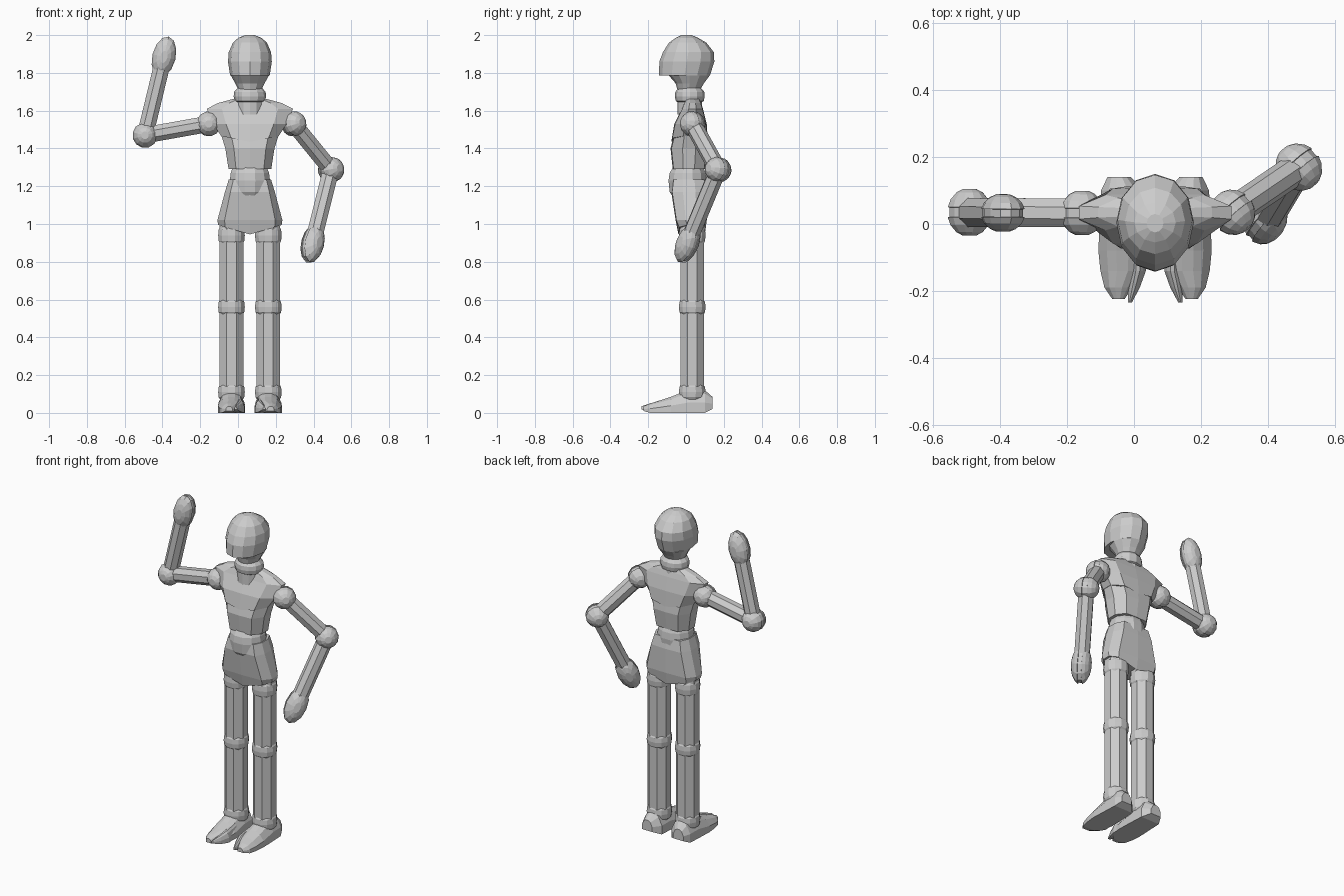
import bpy, bmesh
from math import sin, cos, pi
from mathutils import Vector

if "Cube" in bpy.data.objects:
    bpy.data.objects.remove(bpy.data.objects["Cube"])

CX, CY = 0.063, 0.033   # body axis


def loft(name, rings):
    """Skin a list of equal-length point rings and cap both ends."""
    bm = bmesh.new()
    vs = [[bm.verts.new(p) for p in r] for r in rings]
    n = len(vs[0])
    for a, b in zip(vs, vs[1:]):
        for i in range(n):
            j = (i + 1) % n
            bm.faces.new((a[i], a[j], b[j], b[i]))
    bm.faces.new(vs[0][::-1])
    bm.faces.new(vs[-1])
    bmesh.ops.recalc_face_normals(bm, faces=bm.faces)
    me = bpy.data.meshes.new(name)
    bm.to_mesh(me)
    bm.free()
    ob = bpy.data.objects.new(name, me)
    bpy.context.collection.objects.link(ob)
    return ob


def ring(c, u, v, n=8, off=0.5):
    """Polygon round c with half-axes u and v."""
    return [c + u * cos(2 * pi * (i + off) / n) + v * sin(2 * pi * (i + off) / n)
            for i in range(n)]


def box_ring(cx, z, hw, y0, y1, flat=0.65):
    """Flat-fronted ring at height z, with a slight centre ridge."""
    m, h = (y0 + y1) / 2, (y1 - y0) / 2
    pts = [(1, -.35), (1, .35), (flat, .95), (0, 1), (-flat, .95),
           (-1, .35), (-1, -.35), (-flat, -.95), (0, -1), (flat, -.95)]
    return [Vector((cx + hw * x, m + h * y, z)) for x, y in pts]


def tube(name, a, b, r):
    d = (b - a).normalized()
    u = d.cross(Vector((0, 1, 0)) if abs(d.y) < .9 else Vector((1, 0, 0))).normalized()
    v = d.cross(u)
    r /= cos(pi / 8)
    return loft(name, [ring(a, u * r, v * r), ring(b, u * r, v * r)])


def ball(name, c, axis, along, r_axis, r_along, r_cross, groove=.93):
    """Two-shell ellipsoid with a recessed band across its axis."""
    w = axis.normalized()
    u = along.normalized()
    v = w.cross(u)
    prof = [(-1, .3), (-.85, .6), (-.55, .87), (-.22, 1), (-.2, groove),
            (.2, groove), (.22, 1), (.55, .87), (.85, .6), (1, .3)]
    return loft(name, [ring(c + w * t * r_axis, u * r_along * k, v * r_cross * k, 12, 0)
                       for t, k in prof])


# head: z, half width, front y, back y
head = [(1.71, .06, -.045, .075), (1.745, .078, -.055, .095), (1.785, .10, -.09, .125),
        (1.787, .105, -.143, .127), (1.86, .116, -.141, .15), (1.91, .112, -.122, .147),
        (1.96, .09, -.09, .108), (1.985, .062, -.055, .065), (2.0, .025, -.025, .03)]
loft("head", [ring(Vector((CX, (a + b) / 2, z)), Vector((w, 0, 0)),
                   Vector((0, (b - a) / 2, 0)), 12, 0) for z, w, a, b in head])

# neck
neck = [(1.58, .07), (1.645, .07), (1.65, .08), (1.675, .086), (1.7, .083), (1.725, .06)]
loft("neck", [ring(Vector((CX, .02, z)), Vector((w, 0, 0)), Vector((0, w * .92, 0)), 12, 0)
              for z, w in neck])

# torso, upper chest overlapping the ribs with a dipped hem
chest = [(1.45, .152, -.078, .116), (1.53, .195, -.062, .11),
         (1.61, .228, -.022, .09), (1.64, .17, -.01, .08), (1.663, .085, 0, .07)]
ob = loft("chest", [box_ring(CX, z, w, a, b) for z, w, a, b in chest])
for v in ob.data.vertices:
    if v.co.z < 1.46:
        v.co.z += .03 * abs(v.co.x - CX) / .15 - .015
ribs = [(1.29, .113, -.07, .10), (1.40, .13, -.082, .115), (1.48, .155, -.062, .105)]
loft("ribs", [box_ring(CX, z, w, a, b) for z, w, a, b in ribs])

# waist joint
waist = [(1.14, .09, -.07, .09), (1.17, .105, -.09, .107), (1.23, .11, -.096, .112),
         (1.27, .105, -.09, .107), (1.31, .09, -.065, .09)]
loft("waist", [ring(Vector((CX, (a + b) / 2, z)), Vector((w, 0, 0)),
                    Vector((0, (b - a) / 2, 0)), 12, .5) for z, w, a, b in waist])

# pelvis with pointed hem front and back
pelvis = [(.945, .168, -.04, .10), (1.02, .172, -.055, .11),
          (1.17, .132, -.078, .112), (1.235, .112, -.07, .1)]
ob = loft("pelvis", [box_ring(CX, z, w, a, b, .78) for z, w, a, b in pelvis])
for v in ob.data.vertices:
    if v.co.z < .95:
        v.co.z += .05 * abs(v.co.x - CX) / .17

# legs and feet, one per side
X, Y, Z = Vector((1, 0, 0)), Vector((0, 1, 0)), Vector((0, 0, 1))
foot = [(.14, .035, .02, .085, .01), (.10, .064, 0, .12, 0), (.02, .068, 0, .125, 0),
        (-.08, .072, 0, .085, 0), (-.14, .066, 0, .065, 0), (-.19, .042, 0, .05, .012),
        (-.225, .018, .01, .035, .012)]
toe = [(-.05, .02, 0, .08, -.045), (-.14, .024, 0, .066, -.046),
       (-.19, .018, .005, .05, -.034), (-.235, .006, .018, .035, -.022)]
for side, s in (("left", 1), ("right", -1)):
    lx = CX + s * .0975
    tube(side + "_leg", Vector((lx, CY, .1)), Vector((lx, CY, .99)), .063)
    for part, z, h in (("hip", .94, .05), ("knee", .56, .045), ("ankle", .11, .045)):
        loft(f"{side}_{part}", [ring(Vector((lx, CY, z + h * t)), X * .073 * k, Y * .073 * k, 12)
                                for t, k in ((-1, .8), (-.6, .96), (0, 1), (.6, .96), (1, .8))])
    for part, secs in (("foot", foot), ("big_toe", toe)):
        rings = []
        for y, w, z0, z1, dx in secs:
            c, h = lx + s * dx, z1 - z0
            prof = [(-1, 0), (1, 0), (1.0, .45), (.65, .85), (.25, 1),
                    (-.25, 1), (-.65, .85), (-1.0, .45)]
            rings.append([Vector((c + w * a, y, z0 + h * b)) for a, b in prof])
        loft(f"{side}_{part}", rings)

# arms: one raised in a wave, one hanging bent
arms = {"raised": ((-.155, .033, 1.53), (-.492, .035, 1.47), (-.392, .033, 1.885)),
        "lowered": ((.295, .035, 1.53), (.493, .17, 1.287), (.395, .008, .897))}
for side, pts in arms.items():
    sh, el, ha = map(Vector, pts)
    axis = (el - sh).cross(ha - el)
    tube(side + "_upper_arm", sh, el, .043)
    tube(side + "_forearm", el, ha, .043)
    ball(side + "_shoulder", sh, axis, el - sh, .066, .066, .066)
    ball(side + "_elbow", el, axis, ha - el, .07, .067, .067)
    ball(side + "_hand", ha, axis, ha - el, .056, .11, .062)
